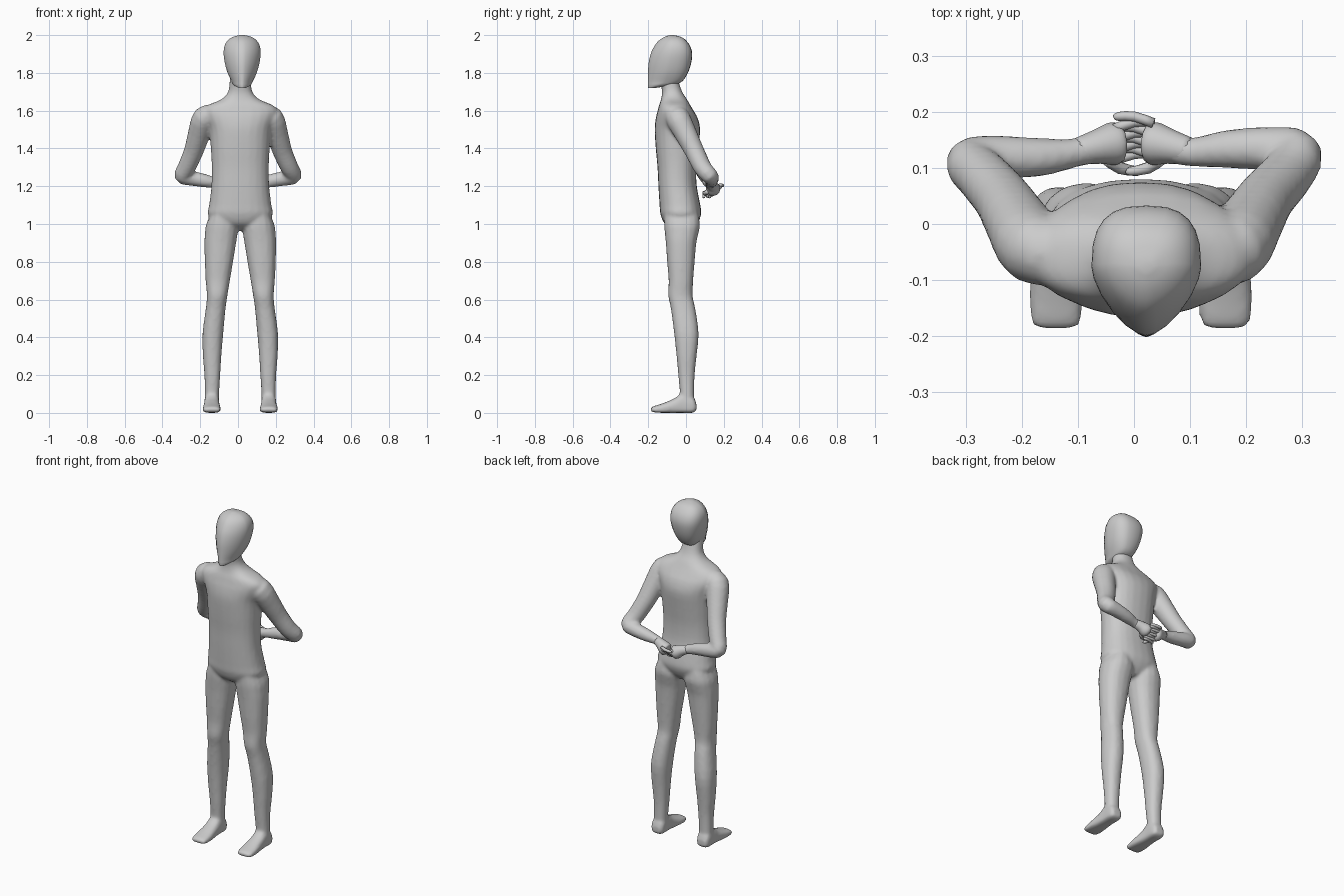
import bpy, bmesh, math
from mathutils import Vector

if "Cube" in bpy.data.objects:
    bpy.data.objects.remove(bpy.data.objects["Cube"])


def spline(rows, steps=3):
    """Catmull-Rom through rows of numbers."""
    p = [rows[0]] + list(rows) + [rows[-1]]
    out = []
    for i in range(1, len(p) - 2):
        for s in range(steps):
            t = s / steps
            out.append([0.5 * (2 * b + (c - a) * t + (2 * a - 5 * b + 4 * c - d) * t * t
                               + (3 * b - a - 3 * c + d) * t ** 3)
                        for a, b, c, d in zip(*p[i - 1:i + 3])])
    return out + [list(rows[-1])]


def loft(bm, rings, sides=16, nf=2.3, nb=2.3):
    """Skin rings of (centre, u, v); nf / nb square off the -v / +v halves."""
    loops = []
    for c, u, v in rings:
        loop = []
        for k in range(sides):
            a = 2 * math.pi * k / sides
            ca, sa = math.cos(a), math.sin(a)
            n = nb if sa > 0 else nf
            x = math.copysign(abs(ca) ** (2 / n), ca)
            y = math.copysign(abs(sa) ** (2 / n), sa)
            loop.append(bm.verts.new(c + u * x + v * y))
        loops.append(loop)
    for a, b in zip(loops, loops[1:]):
        for k in range(sides):
            j = (k + 1) % sides
            bm.faces.new((a[k], a[j], b[j], b[k]))
    bm.faces.new(loops[0][::-1])
    bm.faces.new(loops[-1])


def upright(bm, rows, **kw):
    """Rows of z, x0, x1, y0, y1."""
    loft(bm, [(Vector(((a + b) / 2, (c + d) / 2, z)), Vector(((b - a) / 2, 0, 0)),
               Vector((0, (d - c) / 2, 0))) for z, a, b, c, d in spline(rows)], **kw)


def tube(bm, rows, sides=12, steps=3):
    """Rows of x, y, z, radius, with a frame carried along the path."""
    pts = spline(rows, steps)
    pos = [Vector(p[:3]) for p in pts]
    side, rings = Vector((0, 1, 0)), []
    for i, p in enumerate(pts):
        t = (pos[min(i + 1, len(pos) - 1)] - pos[max(i - 1, 0)]).normalized()
        side = (side - t * side.dot(t)).normalized()
        rings.append((pos[i], side * p[3], t.cross(side) * p[3]))
    loft(bm, rings, sides, 2, 2)


def finish(bm, name, voxel=0):
    bmesh.ops.recalc_face_normals(bm, faces=bm.faces)
    me = bpy.data.meshes.new(name)
    bm.to_mesh(me)
    bm.free()
    for f in me.polygons:
        f.use_smooth = True
    ob = bpy.data.objects.new(name, me)
    bpy.context.collection.objects.link(ob)
    if voxel:
        r = ob.modifiers.new("blend", 'REMESH')
        r.mode, r.voxel_size, r.use_smooth_shade = 'VOXEL', voxel, True
        s = ob.modifiers.new("soften", 'SMOOTH')
        s.factor, s.iterations = 0.5, 5
    return ob


AX = 0.012  # body centre line
body = bmesh.new()

# torso and neck: z, half width, front, back
torso = [(.965, .05, -.06, .03), (1.0, .13, -.112, .06), (1.05, .172, -.135, .08),
         (1.1, .165, -.14, .076), (1.2, .153, -.146, .057), (1.3, .151, -.151, .055),
         (1.4, .156, -.16, .065), (1.5, .165, -.166, .075), (1.56, .19, -.16, .062),
         (1.6, .2, -.15, .04), (1.63, .17, -.142, .022), (1.66, .1, -.132, .005),
         (1.7, .064, -.127, -.02), (1.76, .056, -.135, -.04), (1.82, .05, -.13, -.05)]
upright(body, [(z, AX - w, AX + w, f, b) for z, w, f, b in torso], sides=24)

# legs: z, inner, outer, front, back
leg = [(1.08, .05, .145, -.115, .06), (1.0, .012, .18, -.116, .074), (.95, .014, .187, -.112, .066),
       (.9, .022, .19, -.107, .055), (.8, .038, .188, -.1, .046), (.7, .055, .183, -.092, .038),
       (.62, .068, .177, -.094, .035), (.55, .078, .183, -.08, .05), (.42, .09, .2, -.063, .067),
       (.3, .1, .198, -.05, .056), (.2, .106, .19, -.041, .046), (.1, .112, .188, -.032, .043),
       (.03, .112, .19, -.03, .045)]
# feet: y, half width, bottom, top
foot = [(.055, .026, .012, .05), (.035, .039, 0, .09), (-.02, .04, 0, .105), (-.06, .042, 0, .078),
        (-.12, .048, 0, .052), (-.17, .046, .003, .036), (-.188, .034, .01, .027)]
for s in (-1, 1):
    upright(body, [(z, *sorted((AX + s * i, AX + s * o)), f, b) for z, i, o, f, b in leg])
    loft(body, [(Vector((AX + s * .151, y, (a + b) / 2)), Vector((w, 0, 0)),
                 Vector((0, 0, (b - a) / 2))) for y, w, a, b in spline(foot)], nf=4)

# arms folded behind the back: x, y, z, radius
arm = [(.12, -.06, 1.585, .045), (.175, -.045, 1.562, .065), (.207, 0, 1.475, .059),
       (.235, .045, 1.385, .052), (.272, .087, 1.3, .048), (.293, .11, 1.256, .044),
       (.25, .119, 1.243, .04), (.17, .119, 1.228, .035), (.1, .128, 1.212, .026),
       (.06, .138, 1.2, .028)]
for s in (-1, 1):
    tube(body, [(s * x, y + (.015 if s > 0 and x > .1 and y > .1 else 0), z, r)
                for x, y, z, r in arm], 16)
finish(body, "body", 0.009)

# head: z, half width, front, back
head = bmesh.new()
skull = [(1.72, .018, -.2, -.165), (1.735, .044, -.202, -.07), (1.755, .056, -.202, -.02),
         (1.8, .077, -.201, .01), (1.85, .091, -.198, .027), (1.9, .098, -.187, .033),
         (1.94, .094, -.168, .023), (1.97, .078, -.145, .002), (1.99, .05, -.115, -.025),
         (2.0, .012, -.085, -.065)]
upright(head, [(z, .022 - w, .022 + w, f, b) for z, w, f, b in skull], sides=24, nf=1.6, nb=2.7)
finish(head, "head")

# clasped hands: palm, four interlaced fingers and a thumb each
for s, name in ((-1, "left_hand"), (1, "right_hand")):
    hand = bmesh.new()
    tube(hand, [(s * .1, .13, 1.212, .024), (s * .065, .138, 1.2, .031), (s * .04, .143, 1.187, .038),
                (s * .026, .145, 1.18, .034), (s * .02, .145, 1.178, .015)])
    for i in range(4):
        y = .118 + .019 * i + .005 * s
        z = 1.152 + .017 * i + .004 * s
        tube(hand, [(s * .035, y, z, .009), (0, y + .012, z - .002, .009),
                    (-s * .028, y + .012, z - .004, .008), (-s * .036, y + .01, z - .005, .004)], 8, 2)
    tube(hand, [(s * .05, .12, 1.175, .014), (s * .025, .1, 1.162, .011),
                (-s * .008, .094, 1.155 + .012 * s, .008), (-s * .014, .094, 1.155 + .012 * s, .003)], 8, 2)
    finish(hand, name)
